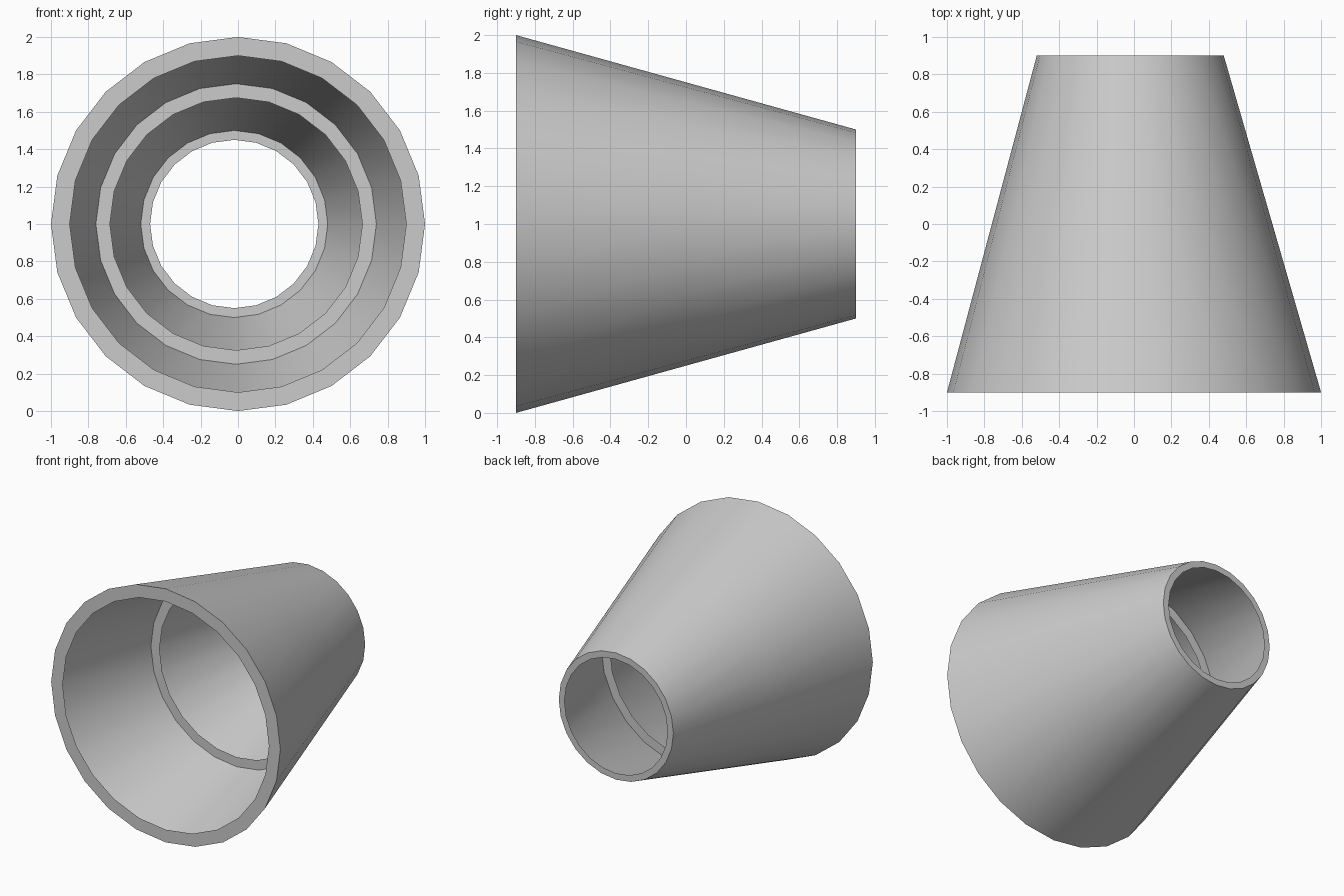
import bpy, bmesh, math

if "Cube" in bpy.data.objects:
    bpy.data.objects.remove(bpy.data.objects["Cube"])

SIDES = 24
# stations along the axis: (y, radius, x offset)
STATIONS = [(-0.9, 1.0, 0.0), (0.0, 0.75, -0.01), (0.9, 0.5, -0.02)]

grey = bpy.data.materials.new("light grey")
grey.diffuse_color = (0.6, 0.6, 0.6, 1.0)
grey.use_nodes = True
grey.node_tree.nodes["Principled BSDF"].inputs["Base Color"].default_value = grey.diffuse_color


def circle(bm, y, radius, x):
    pts = [2 * math.pi * i / SIDES for i in range(SIDES)]
    return [bm.verts.new((x + radius * math.cos(a), y, 1.0 + radius * math.sin(a))) for a in pts]


def bridge(bm, a, b, smooth):
    for i in range(SIDES):
        j = (i + 1) % SIDES
        f = bm.faces.new((a[i], b[i], b[j], a[j]))
        f.smooth = smooth


def finish(bm, name):
    mesh = bpy.data.meshes.new(name)
    bm.to_mesh(mesh)
    bm.free()
    mesh.materials.append(grey)
    bpy.context.collection.objects.link(bpy.data.objects.new(name, mesh))


# tapered outer shell, open at both ends
bm = bmesh.new()
loops = [circle(bm, *s) for s in STATIONS]
for a, b in zip(loops, loops[1:]):
    bridge(bm, a, b, True)
finish(bm, "tapered_shell")

# flat rings at the front, middle and back, each a tenth of the radius wide
for name, (y, r, x) in zip(("front_rim", "middle_ring", "back_rim"), STATIONS):
    bm = bmesh.new()
    outer, inner = circle(bm, y, r, x), circle(bm, y, r * 0.9, x)
    if name == "back_rim":
        bridge(bm, outer, inner, False)
    else:
        bridge(bm, inner, outer, False)
    # face the front and middle rings forward, the back rim backward
    bm.normal_update()
    want = 1 if name == "back_rim" else -1
    bmesh.ops.reverse_faces(bm, faces=[f for f in bm.faces if f.normal.y * want < 0])
    finish(bm, name)
